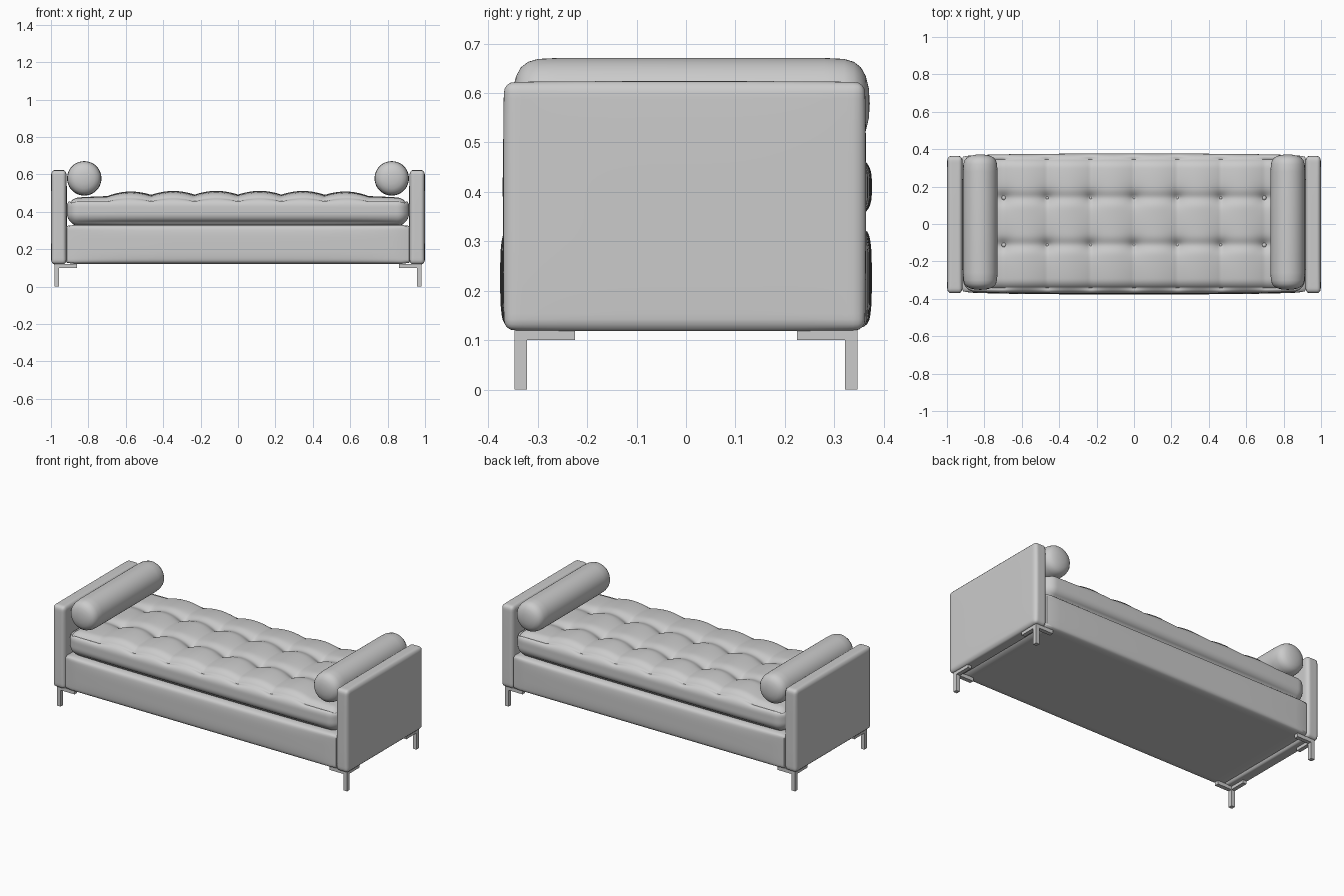
import bpy, bmesh, math
from mathutils import Vector

if "Cube" in bpy.data.objects:
    bpy.data.objects.remove(bpy.data.objects["Cube"])

grey = bpy.data.materials.new("grey upholstery")
grey.diffuse_color = (0.6, 0.6, 0.6, 1)
grey.use_nodes = True
grey.node_tree.nodes["Principled BSDF"].inputs["Base Color"].default_value = grey.diffuse_color


def finish(bm, name, angle=None):
    bmesh.ops.recalc_face_normals(bm, faces=bm.faces[:])
    me = bpy.data.meshes.new(name)
    bm.to_mesh(me)
    bm.free()
    me.materials.append(grey)
    ob = bpy.data.objects.new(name, me)
    bpy.context.collection.objects.link(ob)
    if angle is not None:
        for o in bpy.context.selected_objects:
            o.select_set(False)
        ob.select_set(True)
        bpy.context.view_layer.objects.active = ob
        bpy.ops.object.shade_smooth_by_angle(angle=math.radians(angle))
    return ob


def soft_box(name, lo, hi, r, cuts, bulge=(0, 0, 0), shape=None):
    """Rounded box on a grid, optionally puffed out along each axis."""
    lo, hi = Vector(lo), Vector(hi)
    mid, half = (lo + hi) / 2, (hi - lo) / 2
    bm = bmesh.new()
    bmesh.ops.create_cube(bm, size=2)
    for axis in range(3):
        edges = [e for e in bm.edges
                 if abs(e.verts[0].co[axis] - e.verts[1].co[axis]) > 1.9]
        bmesh.ops.subdivide_edges(bm, edges=edges, cuts=cuts[axis], use_grid_fill=True)
    for v in bm.verts:
        u = v.co.copy()
        p = Vector([u[i] * half[i] for i in range(3)])
        c = Vector([max(-half[i] + r, min(half[i] - r, p[i])) for i in range(3)])
        d = p - c
        if d.length > 1e-6:
            p = c + d.normalized() * r
        for i in range(3):
            j, k = (i + 1) % 3, (i + 2) % 3
            p[i] += bulge[i] * u[i] * (1 - u[j] ** 4) * (1 - u[k] ** 4)
        v.co = p + mid
        if shape:
            shape(v.co, u)
    return finish(bm, name, 60)


def box(bm, lo, hi):
    lo, hi = Vector(lo), Vector(hi)
    vs = bmesh.ops.create_cube(bm, size=1)["verts"]
    for v in vs:
        v.co = Vector([(lo[i] + hi[i]) / 2 + v.co[i] * (hi[i] - lo[i]) for i in range(3)])


# tufting layout
STEP = 0.232
button_xs = [STEP * i for i in range(-3, 4)]
button_ys = (-0.112, 0.14)


def tuft(co, u):
    w = max(0.0, u.z) ** 3
    if w <= 0:
        return
    # cross valleys at every button column, shallow pleats along the rows
    t = abs(math.sin(math.pi * co.x / STEP)) if abs(co.x) < 0.7 else 0.0
    dz = 0.02 * (t ** 0.8 - 1)
    for y in button_ys:
        dz -= 0.012 * math.exp(-((co.y - y) / 0.03) ** 2)
        for x in button_xs:
            q = math.hypot(co.x - x, co.y - y)
            dz -= 0.03 * math.exp(-q / 0.035)
    co.z += dz * w


# base and tufted mattress
soft_box("base", (-0.92, -0.365, 0.122), (0.92, 0.365, 0.33), 0.018, (40, 30, 20),
         (0, 0.011, 0))
soft_box("mattress", (-0.915, -0.36, 0.328), (0.915, 0.365, 0.492), 0.065, (180, 72, 18),
         (0, 0.011, 0.021), tuft)

# mattress buttons
bm = bmesh.new()
for x in button_xs:
    for y in button_ys:
        vs = bmesh.ops.create_uvsphere(bm, u_segments=16, v_segments=8, radius=0.012)["verts"]
        for v in vs:
            v.co = Vector((v.co.x + x, v.co.y + y, v.co.z * 0.6 + 0.453))
finish(bm, "buttons", 60)

# end panels and bolsters
profile = [(0, -0.362), (0.03, -0.36), (0.055, -0.354), (0.073, -0.344),
           (0.084, -0.33), (0.09, -0.31), (0.092, -0.27)]
for s, side in ((-1, "left"), (1, "right")):
    xs = sorted((s * 0.918, s * 0.998))
    soft_box(side + "_arm", (xs[0], -0.368, 0.12), (xs[1], 0.362, 0.622), 0.02,
             (14, 60, 44), (0.003, 0.002, 0.002))
    bm = bmesh.new()
    full = profile + [(r, -y) for r, y in reversed(profile)]
    vs = [bm.verts.new((r, y, 0)) for r, y in full]
    es = [bm.edges.new(p) for p in zip(vs, vs[1:])]
    bmesh.ops.spin(bm, geom=vs + es, cent=(0, 0, 0), axis=(0, 1, 0),
                   angle=2 * math.pi, steps=48)
    bmesh.ops.remove_doubles(bm, verts=bm.verts[:], dist=1e-5)
    bmesh.ops.translate(bm, verts=bm.verts[:], vec=(s * 0.822, 0.01, 0.579))
    finish(bm, side + "_bolster", 60)

# corner legs: post with two mounting bars
for sx, a in ((-1, "left"), (1, "right")):
    for sy, b in ((-1, "front"), (1, "back")):
        bm = bmesh.new()
        for lo, hi in (((0.957, 0.322, 0), (0.981, 0.347, 0.122)),
                       ((0.862, 0.322, 0.1), (0.957, 0.347, 0.122)),
                       ((0.957, 0.225, 0.1), (0.981, 0.322, 0.122))):
            xs = sorted((sx * lo[0], sx * hi[0]))
            ys = sorted((sy * lo[1], sy * hi[1]))
            box(bm, (xs[0], ys[0], lo[2]), (xs[1], ys[1], hi[2]))
        finish(bm, b + "_" + a + "_leg")
